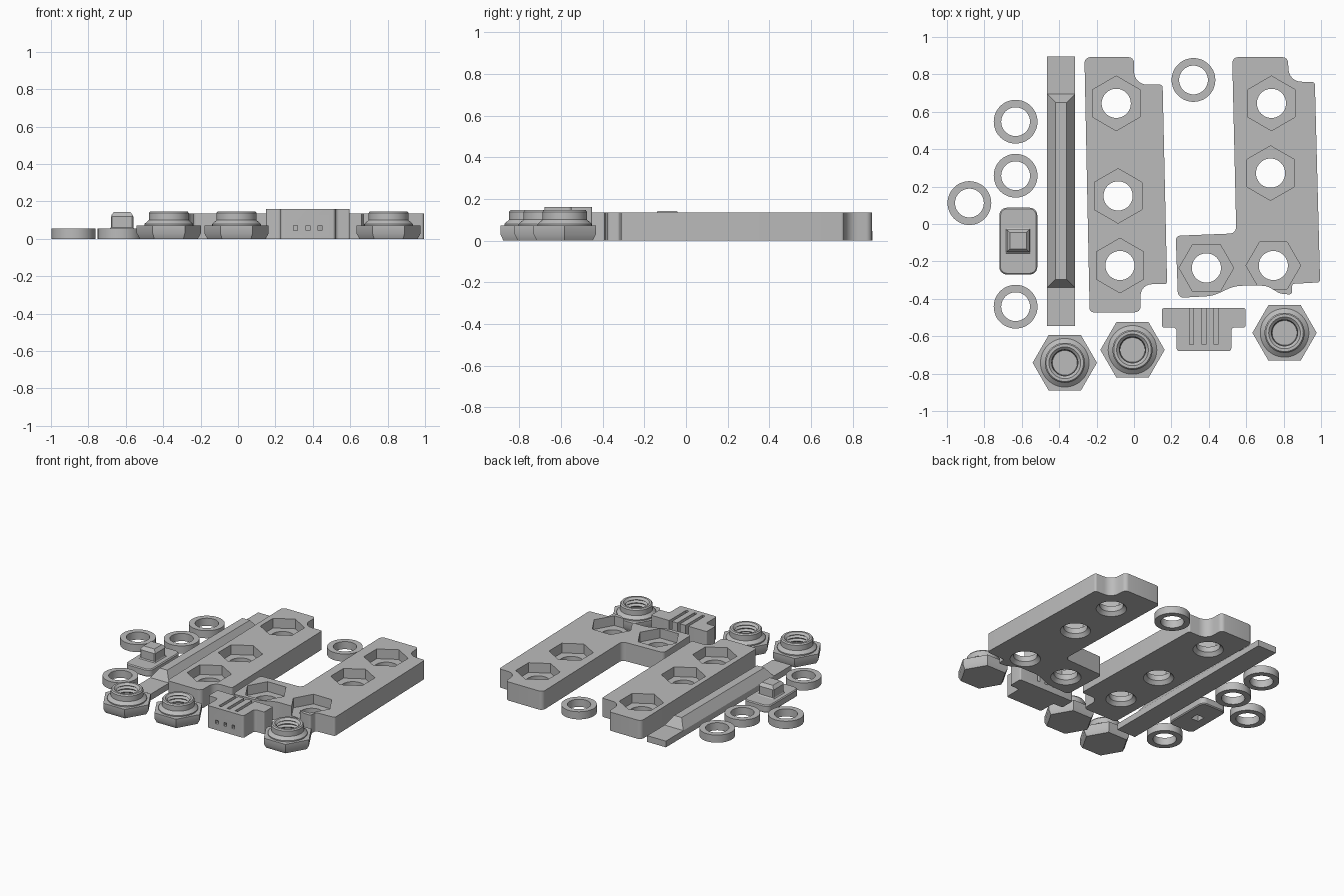
import bpy, bmesh, math
from mathutils import Vector

if "Cube" in bpy.data.objects:
    bpy.data.objects.remove(bpy.data.objects["Cube"])

grey = bpy.data.materials.new("plain grey")
grey.diffuse_color = (0.5, 0.5, 0.5, 1)
grey.use_nodes = True
grey.node_tree.nodes["Principled BSDF"].inputs["Base Color"].default_value = grey.diffuse_color


def finish(bm, name):
    bmesh.ops.recalc_face_normals(bm, faces=bm.faces[:])
    me = bpy.data.meshes.new(name)
    bm.to_mesh(me)
    bm.free()
    me.materials.append(grey)
    ob = bpy.data.objects.new(name, me)
    bpy.context.collection.objects.link(ob)
    return ob


def fillet(points):
    """Round each (x, y, radius) corner of an outline."""
    out = []
    n = len(points)
    for i, (x, y, r) in enumerate(points):
        p = Vector((x, y))
        a = Vector(points[i - 1][:2]) - p
        b = Vector(points[(i + 1) % n][:2]) - p
        if r == 0:
            out.append(p)
            continue
        half = a.angle(b) / 2
        d = min(r / math.tan(half), a.length * 0.48, b.length * 0.48)
        p0, p1 = p + a.normalized() * d, p + b.normalized() * d
        c = p + (a.normalized() + b.normalized()).normalized() * d / math.cos(half)
        v0, v1 = p0 - c, p1 - c
        sweep = v0.angle(v1)
        for k in range(7):
            t = k / 6
            out.append(c + (v0 * math.sin((1 - t) * sweep) + v1 * math.sin(t * sweep)) / math.sin(sweep))
    return out


def prism(name, points, z0, z1):
    bm = bmesh.new()
    f = bm.faces.new([bm.verts.new((p.x, p.y, z0)) for p in fillet(points)])
    ext = bmesh.ops.extrude_face_region(bm, geom=[f])
    bmesh.ops.translate(bm, vec=(0, 0, z1 - z0),
                        verts=[v for v in ext["geom"] if isinstance(v, bmesh.types.BMVert)])
    return finish(bm, name)


def box(name, x0, x1, y0, y1, z0, z1, r=0):
    return prism(name, [(x0, y0, r), (x1, y0, r), (x1, y1, r), (x0, y1, r)], z0, z1)


def frustum(name, low, high):
    """Tapered block between two (x0, x1, y0, y1, z) rectangles."""
    bm = bmesh.new()
    v = [bm.verts.new(p) for x0, x1, y0, y1, z in (low, high)
         for p in ((x0, y0, z), (x1, y0, z), (x1, y1, z), (x0, y1, z))]
    for q in ((0, 1, 2, 3), (4, 5, 6, 7), *((i, (i + 1) % 4, (i + 1) % 4 + 4, i + 4) for i in range(4))):
        bm.faces.new([v[i] for i in q])
    return finish(bm, name)


def lathe(name, centre, profile, segs=48, turn=0.0, closed=False):
    """Turn an (r, z) profile; capped at the ends, or joined into a ring."""
    bm = bmesh.new()
    rows = [[bm.verts.new((centre[0] + r * math.cos(turn + math.tau * i / segs),
                           centre[1] + r * math.sin(turn + math.tau * i / segs), z))
             for i in range(segs)] for r, z in profile]
    pairs = list(zip(rows, rows[1:]))
    if closed:
        pairs.append((rows[-1], rows[0]))
    else:
        bm.faces.new(rows[0])
        bm.faces.new(rows[-1])
    for a, b in pairs:
        for i in range(segs):
            j = (i + 1) % segs
            bm.faces.new((a[i], a[j], b[j], b[i]))
    return finish(bm, name)


def combine(ob, other, mode):
    m = ob.modifiers.new(mode, 'BOOLEAN')
    m.operation, m.object, m.solver = mode, other, 'EXACT'
    bpy.context.view_layer.objects.active = ob
    bpy.ops.object.modifier_apply(modifier=m.name)
    bpy.data.objects.remove(other)


def nut_seats(plate, seats):
    """Hexagonal pocket above a round hole with a countersink below."""
    for x, y, turn in seats:
        combine(plate, lathe("hole", (x, y), [(0.1, -0.01), (0.1, 0.0), (0.078, 0.025), (0.078, 0.1)]), 'DIFFERENCE')
        combine(plate, lathe("pocket", (x, y), [(0.146, 0.065), (0.146, 0.2)], 6, turn), 'DIFFERENCE')


# Straight plate
plate = prism("straight_plate", [
    (-0.265, 0.892, 0.03), (0.0, 0.892, 0.03), (0.0, 0.745, 0.07), (0.153, 0.745, 0.015),
    (0.177, -0.322, 0.015), (0.035, -0.322, 0.06), (0.035, -0.472, 0.03), (-0.237, -0.472, 0.02)], 0, 0.135)
UP = math.pi / 6
nut_seats(plate, [(-0.095, 0.645, UP), (-0.085, 0.15, UP), (-0.075, -0.222, UP)])

# L-shaped plate
corner = prism("corner_plate", [
    (0.525, 0.892, 0.03), (0.822, 0.892, 0.03), (0.83, 0.763, 0.07), (0.967, 0.758, 0.015),
    (0.995, -0.312, 0.015), (0.845, -0.32, 0.015), (0.845, -0.378, 0.015), (0.78, -0.372, 0.06),
    (0.71, -0.33, 0.1), (0.54, -0.33, 0.2), (0.42, -0.385, 0.2), (0.235, -0.395, 0.03),
    (0.223, -0.063, 0.025), (0.547, -0.05, 0.035)], 0, 0.135)
nut_seats(corner, [(0.735, 0.645, UP), (0.73, 0.272, UP), (0.745, -0.222, 0), (0.387, -0.235, 0)])

# Rail: flat strip with a sloped ridge
box("rail_base", -0.465, -0.315, -0.545, 0.895, 0, 0.045)
frustum("rail_ridge", (-0.465, -0.315, -0.34, 0.695, 0.045), (-0.42, -0.36, -0.297, 0.65, 0.11))

# Spacer rings
for x, y in ((-0.88, 0.112), (-0.633, 0.547), (-0.633, 0.258), (-0.633, -0.442), (0.318, 0.77)):
    lathe("spacer_ring", (x, y), [(0.117, 0), (0.117, 0.055), (0.077, 0.055), (0.077, 0)], closed=True)

# Push button: rounded flange, square stem, socket underneath
flange = box("button_flange", -0.72, -0.517, -0.27, 0.087, 0, 0.055, 0.04)
bev = flange.modifiers.new("edge", 'BEVEL')
bev.width, bev.limit_method, bev.angle_limit = 0.013, 'ANGLE', math.radians(60)
combine(flange, box("stem", -0.68, -0.56, -0.15, -0.03, 0.03, 0.125), 'UNION')
bpy.ops.object.modifier_apply(modifier="edge")
combine(flange, box("socket", -0.65, -0.59, -0.12, -0.06, -0.02, 0.06), 'DIFFERENCE')
frustum("button_tip", (-0.68, -0.56, -0.15, -0.03, 0.125), (-0.664, -0.576, -0.134, -0.046, 0.143))

# Threaded caps: hexagonal foot, collar and threaded bore
bore = [(0.066, 0.03)]
for k in range(4):
    z = 0.04 + 0.024 * k
    bore += [(0.068, z), (0.082, z + 0.012)]
bore += [(0.07, 0.133), (0.086, 0.148), (0.086, 0.2)]
for c in ((-0.37, -0.742), (-0.008, -0.673), (0.805, -0.582)):
    cap = lathe("threaded_cap", c, [(0.155, 0), (0.172, 0.03), (0.172, 0.072)], 6)
    collar = lathe("collar", c, [(0.13, 0.05), (0.13, 0.08), (0.107, 0.1), (0.107, 0.138), (0.1, 0.147)])
    combine(cap, collar, 'UNION')
    combine(cap, lathe("bore", c, bore), 'DIFFERENCE')

# Slotted connector: body with wings, wire slots and front holes
clip = prism("connector", [
    (0.15, -0.45, 0.01), (0.15, -0.553, 0.01), (0.228, -0.553, 0.02), (0.228, -0.68, 0.015),
    (0.52, -0.68, 0.015), (0.52, -0.553, 0.02), (0.597, -0.553, 0.01), (0.597, -0.45, 0.01)], 0, 0.16)
for x in (0.308, 0.374, 0.439):
    combine(clip, box("slot", x - 0.011, x + 0.011, -0.645, -0.4, 0.046, 0.2), 'DIFFERENCE')
    combine(clip, box("front_hole", x - 0.011, x + 0.011, -0.72, -0.63, 0.046, 0.071), 'DIFFERENCE')

# Smooth curved walls, keep edges sharp
bpy.ops.object.select_all(action='DESELECT')
for ob in bpy.data.objects:
    ob.select_set(True)
    bpy.context.view_layer.objects.active = ob
bpy.ops.object.shade_smooth_by_angle(angle=math.radians(28))
